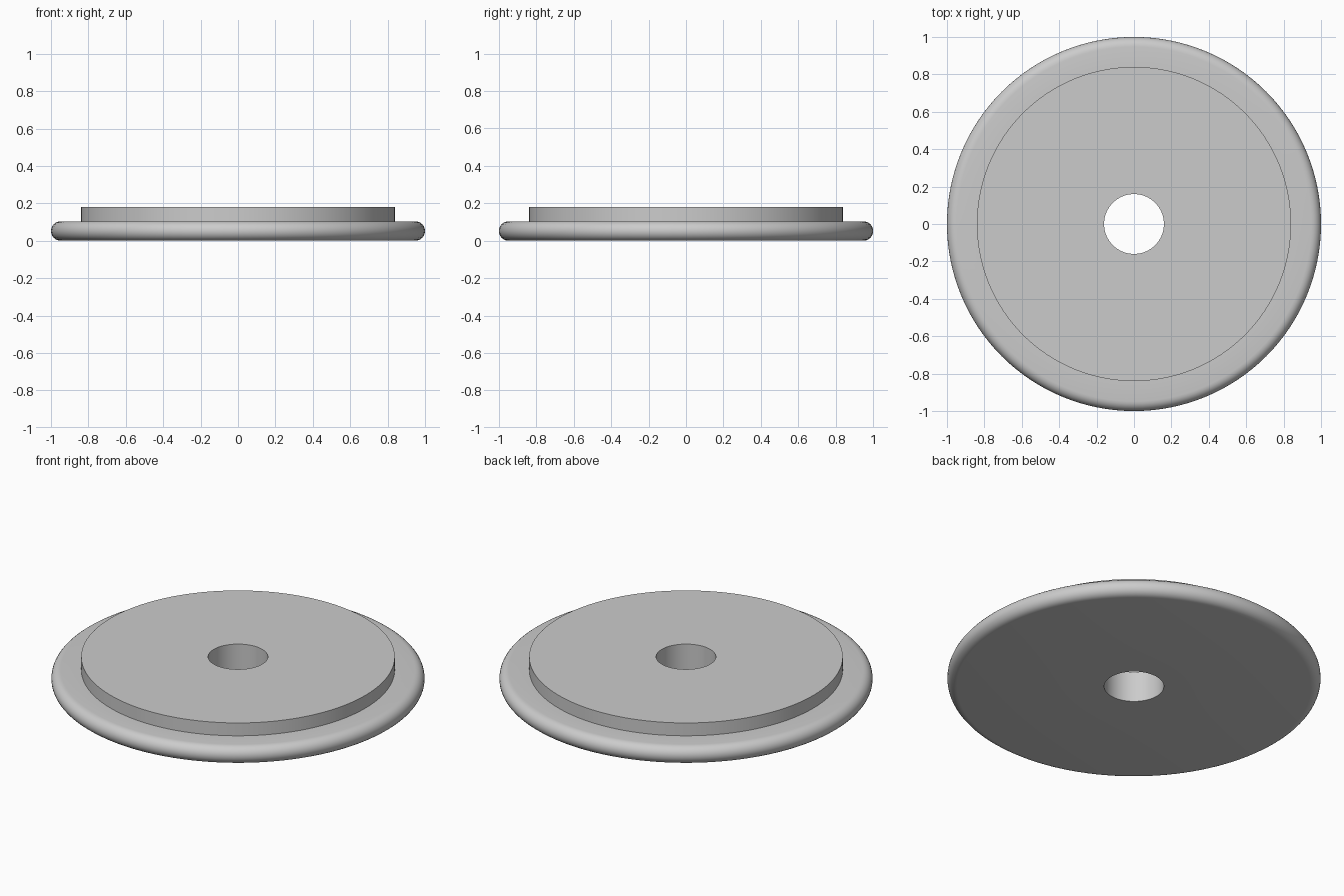
import bpy
import bmesh
import math
from mathutils import Matrix, Vector

cube = bpy.data.objects.get("Cube")
if cube:
    bpy.data.objects.remove(cube, do_unlink=True)

SEGMENTS = 128
HOLE_R, STEP_R, RIM_R = 0.16, 0.84, 1.0
FLANGE_Z, TOP_Z = 0.104, 0.18

# Plain grey finish
grey = bpy.data.materials.new("plain_grey")
grey.use_nodes = True
colour = (0.6, 0.6, 0.6, 1)
grey.diffuse_color = colour
grey.node_tree.nodes["Principled BSDF"].inputs["Base Color"].default_value = colour

# Half section: hole, flat underside, half-round rim, ledge, raised step
edge = FLANGE_Z / 2
arc = [(RIM_R - edge + edge * math.cos(a), edge + edge * math.sin(a))
       for a in (math.pi * (i / 12 - 0.5) for i in range(13))]
section = [(HOLE_R, 0), *arc, (STEP_R, FLANGE_Z), (STEP_R, TOP_Z), (HOLE_R, TOP_Z)]

# Stepped disc, turned around the vertical axis
bm = bmesh.new()
verts = [bm.verts.new((r, 0, z)) for r, z in section]
edges = [bm.edges.new((v, verts[(i + 1) % len(verts)])) for i, v in enumerate(verts)]
bmesh.ops.spin(bm, geom=verts + edges, cent=(0, 0, 0), axis=(0, 0, 1),
               angle=math.tau, steps=SEGMENTS, use_merge=True)
bmesh.ops.remove_doubles(bm, verts=bm.verts, dist=0.0001)
bmesh.ops.recalc_face_normals(bm, faces=bm.faces)

mesh = bpy.data.meshes.new("stepped_disc")
bm.to_mesh(mesh)
bm.free()
mesh.materials.append(grey)
disc = bpy.data.objects.new("stepped_disc", mesh)
bpy.context.collection.objects.link(disc)

# Smooth the round surfaces and keep the step and hole edges crisp
bpy.ops.object.select_all(action="DESELECT")
disc.select_set(True)
bpy.context.view_layer.objects.active = disc
bpy.ops.object.shade_smooth_by_angle(angle=math.radians(35))
